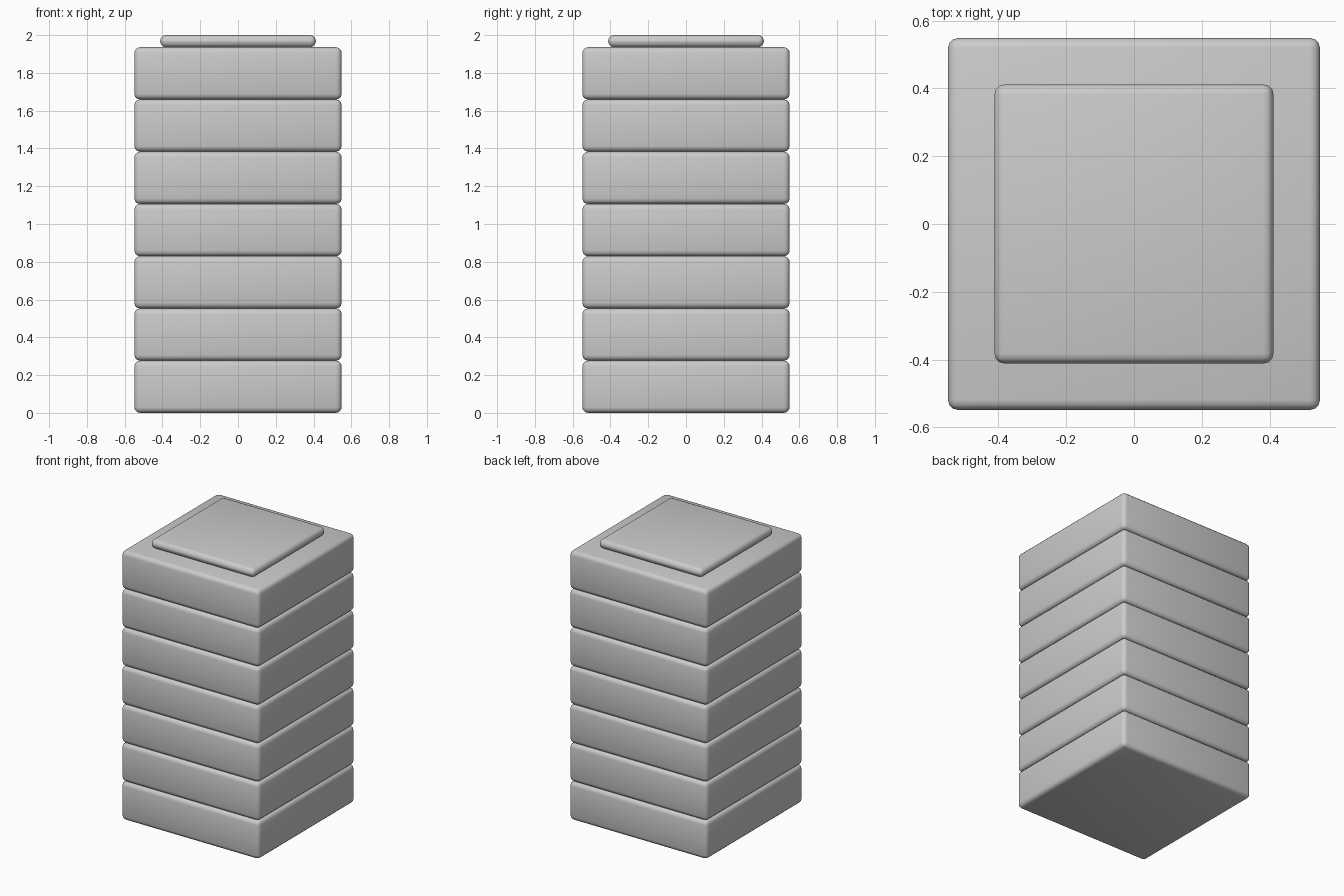
import bpy

if "Cube" in bpy.data.objects:
    bpy.data.objects.remove(bpy.data.objects["Cube"])


def rounded_slab(name, width, z0, z1, radius):
    bpy.ops.mesh.primitive_cube_add(size=1, location=(0, 0, (z0 + z1) / 2))
    ob = bpy.context.object
    ob.name = name
    ob.scale = (width, width, z1 - z0)
    bpy.ops.object.transform_apply(location=False, rotation=False, scale=True)
    bev = ob.modifiers.new("rounded_edges", 'BEVEL')
    bev.width = radius
    bev.segments = 3
    bpy.ops.object.modifier_apply(modifier=bev.name)
    bpy.ops.object.shade_smooth_by_angle()
    return ob


# Seven equal stacked slabs
COUNT = 7
STACK_TOP = 1.936
pitch = STACK_TOP / COUNT
for i in range(COUNT):
    rounded_slab(f"slab_{i + 1}", 1.098, i * pitch, (i + 1) * pitch, 0.03)

# Thin smaller cap on top
rounded_slab("top_cap", 0.824, STACK_TOP, 2.0, 0.03)
